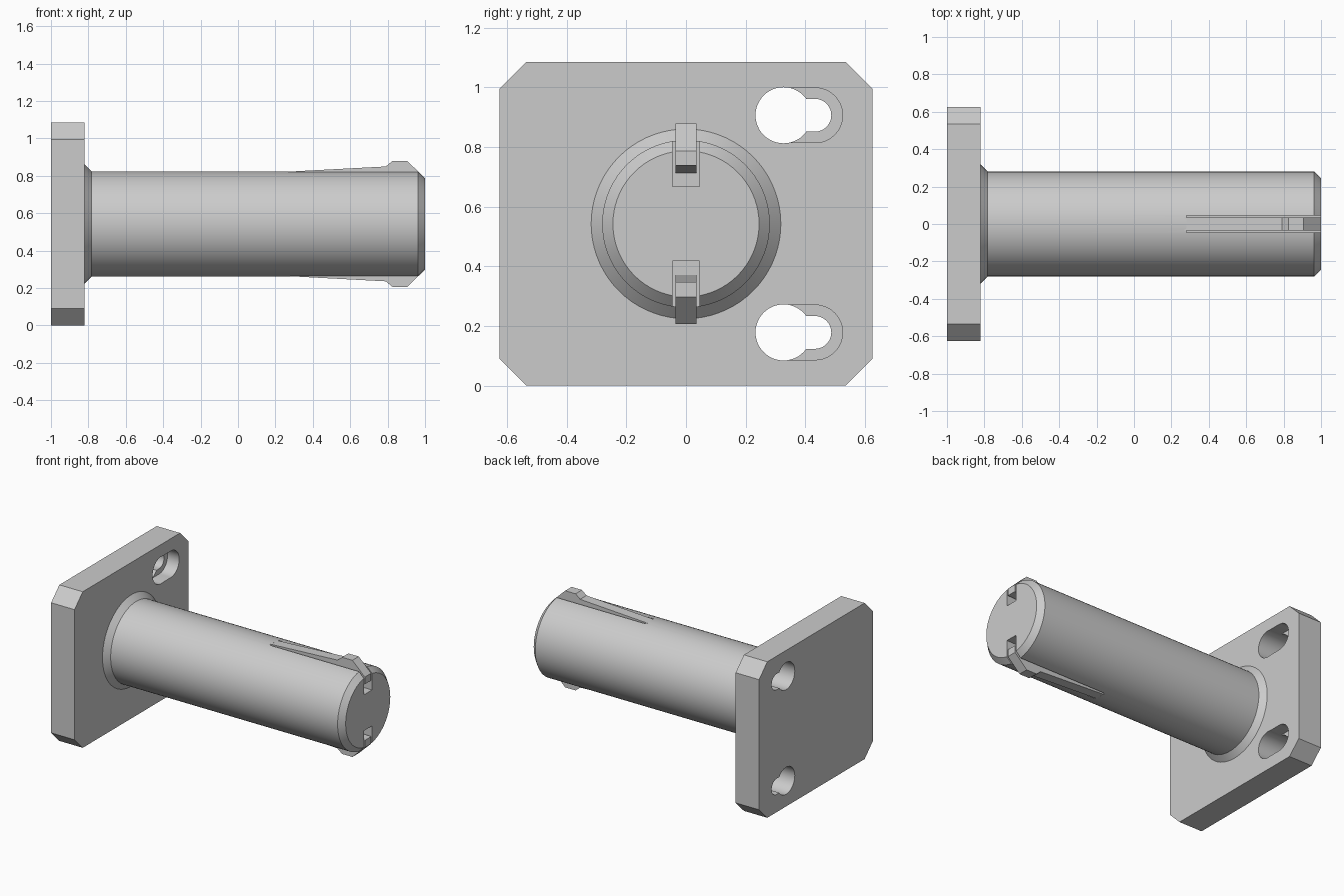
import bpy
import bmesh
from math import sin, cos, pi, radians
from mathutils import Vector

if "Cube" in bpy.data.objects:
    bpy.data.objects.remove(bpy.data.objects["Cube"])

AXIS_Z = 0.5425   # height of the shaft axis

grey = bpy.data.materials.new("plain grey")
grey.use_nodes = True
colour = (0.6, 0.6, 0.6, 1)
grey.diffuse_color = colour
grey.node_tree.nodes["Principled BSDF"].inputs["Base Color"].default_value = colour


def finish(name, bm):
    bmesh.ops.remove_doubles(bm, verts=bm.verts, dist=1e-5)
    bmesh.ops.recalc_face_normals(bm, faces=bm.faces)
    mesh = bpy.data.meshes.new(name)
    bm.to_mesh(mesh)
    bm.free()
    mesh.materials.append(grey)
    obj = bpy.data.objects.new(name, mesh)
    bpy.context.collection.objects.link(obj)
    return obj


def prism(name, points, direction):
    """Extrude a closed outline of 3D points."""
    bm = bmesh.new()
    face = bm.faces.new([bm.verts.new(p) for p in points])
    out = bmesh.ops.extrude_face_region(bm, geom=[face])
    moved = [v for v in out["geom"] if isinstance(v, bmesh.types.BMVert)]
    bmesh.ops.translate(bm, verts=moved, vec=direction)
    return finish(name, bm)


def lathe(name, profile, sides=72):
    """Revolve (x, radius) points around the shaft axis."""
    bm = bmesh.new()
    rings = []
    for x, r in profile:
        rings.append([bm.verts.new((x, r * cos(2 * pi * i / sides),
                                    AXIS_Z + r * sin(2 * pi * i / sides)))
                      for i in range(sides)])
    for a, b in zip(rings, rings[1:]):
        for i in range(sides):
            j = (i + 1) % sides
            bm.faces.new((a[i], a[j], b[j], b[i]))
    bm.faces.new(rings[0])
    bm.faces.new(rings[-1])
    return finish(name, bm)


def slot(name, y0, y1, z, r, x0, x1, steps=24):
    """Round-ended slot running along y."""
    pts = [Vector((x0, y1 + r * cos(a), z + r * sin(a)))
           for a in (-pi / 2 + pi * i / steps for i in range(steps + 1))]
    last = steps if y0 == y1 else steps + 1
    first = 1 if y0 == y1 else 0
    pts += [Vector((x0, y0 - r * cos(a), z - r * sin(a)))
            for a in (-pi / 2 + pi * i / steps for i in range(first, last))]
    return prism(name, pts, (x1 - x0, 0, 0))


def cut(obj, cutters):
    bpy.context.view_layer.objects.active = obj
    for c in cutters:
        c.hide_render = True
        mod = obj.modifiers.new("cut", "BOOLEAN")
        mod.operation = "DIFFERENCE"
        mod.solver = "EXACT"
        mod.object = c
        bpy.ops.object.modifier_apply(modifier=mod.name)
        bpy.data.objects.remove(c)


def smooth(obj):
    bpy.ops.object.select_all(action="DESELECT")
    obj.select_set(True)
    bpy.context.view_layer.objects.active = obj
    bpy.ops.object.shade_smooth_by_angle(angle=radians(25))


# Mounting plate with clipped corners
W, H, C = 0.625, 1.085, 0.09
outline = [(-W + C, 0), (W - C, 0), (W, C), (W, H - C),
           (W - C, H), (-W + C, H), (-W, H - C), (-W, C)]
plate = prism("mounting_plate", [(-1, y, z) for y, z in outline], (0.18, 0, 0))

# Keyholes: round opening, narrow neck and wide recess on the shaft side
for side in (-1, 1):
    z = AXIS_Z + side * 0.364
    cut(plate, [slot("round_cutter", 0.327, 0.327, z, 0.094, -1.1, -0.7),
                slot("neck_cutter", 0.327, 0.432, z, 0.055, -1.1, -0.7),
                slot("recess_cutter", 0.327, 0.433, z, 0.092, -0.91, -0.7)])
smooth(plate)

# Shaft with flared foot and bevelled tip
shaft = lathe("shaft", [(-0.84, 0.318), (-0.82, 0.318), (-0.783, 0.281),
                        (0.963, 0.281), (1.0, 0.245)])

# Grooves that free the two snap arms
for side in (-1, 1):
    groove = [(0.28, 0.125), (1.1, 0.125), (1.1, 0.4), (0.28, 0.4)]
    cut(shaft, [prism("groove_cutter",
                      [(x, -0.045, AXIS_Z + side * h) for x, h in groove],
                      (0, 0.09, 0))])
smooth(shaft)

# Snap arms with a raised catch near the tip
arm = [(0.26, 0.17), (1.0, 0.195), (1.0, 0.245), (0.905, 0.336), (0.825, 0.336),
       (0.79, 0.307), (0.28, 0.28), (0.26, 0.278)]
for side, name in ((1, "upper_snap_arm"), (-1, "lower_snap_arm")):
    prism(name, [(x, -0.035, AXIS_Z + side * h) for x, h in arm], (0, 0.07, 0))
